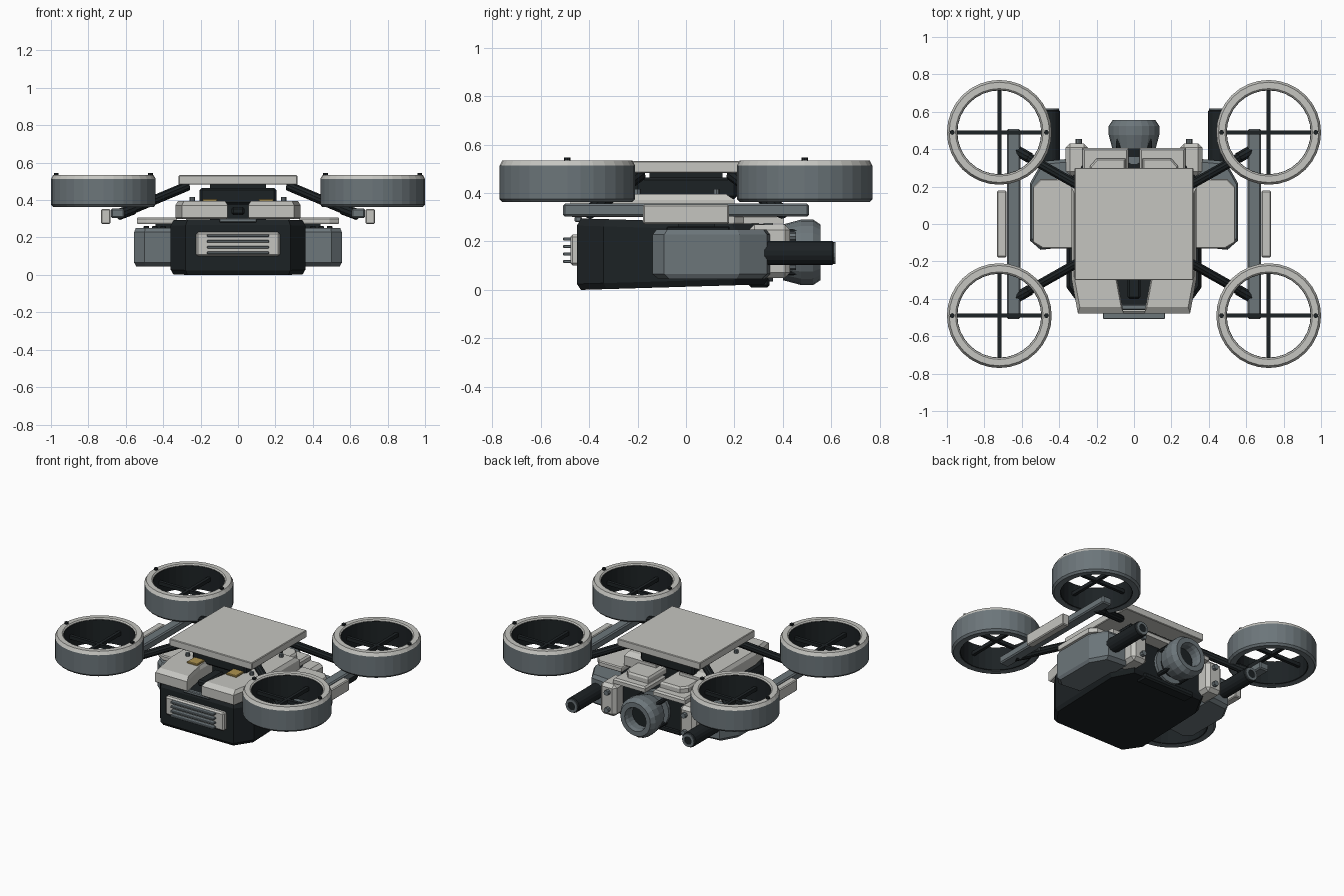
import bpy, bmesh, math
from mathutils import Vector, Matrix

if "Cube" in bpy.data.objects:
    bpy.data.objects.remove(bpy.data.objects["Cube"])


def material(name, rgb):
    m = bpy.data.materials.new(name)
    m.diffuse_color = (*rgb, 1)
    m.use_nodes = True
    m.node_tree.nodes["Principled BSDF"].inputs["Base Color"].default_value = m.diffuse_color
    return m


LIGHT = material("light_panel", (0.56, 0.56, 0.53))
MID = material("slate_metal", (0.15, 0.18, 0.195))
DARK = material("dark_metal", (0.012, 0.016, 0.018))
GOLD = material("brass", (0.42, 0.29, 0.08))


def finish(bm, name, mat, bevel=0):
    bmesh.ops.recalc_face_normals(bm, faces=bm.faces)
    if bevel:
        bmesh.ops.bevel(bm, geom=bm.edges[:], offset=bevel, segments=1, affect='EDGES')
    me = bpy.data.meshes.new(name)
    bm.to_mesh(me)
    bm.free()
    ob = bpy.data.objects.new(name, me)
    me.materials.append(mat)
    bpy.context.collection.objects.link(ob)
    return ob


def box(name, x, y, z, mat, bevel=0):
    """Box from (min, max) ranges."""
    bm = bmesh.new()
    bmesh.ops.create_cube(bm, size=1)
    for v in bm.verts:
        v.co = [(r[0] + r[1]) / 2 + c * abs(r[1] - r[0]) for r, c in zip((x, y, z), v.co)]
    return finish(bm, name, mat, bevel)


def rod(name, a, b, r, mat, sides=12, bevel=0):
    """Cylinder between two points."""
    a, b = Vector(a), Vector(b)
    bm = bmesh.new()
    rot = (b - a).to_track_quat('Z', 'Y').to_matrix().to_4x4()
    bmesh.ops.create_cone(bm, cap_ends=True, segments=sides, radius1=r, radius2=r,
                          depth=(b - a).length, matrix=Matrix.Translation((a + b) / 2) @ rot)
    return finish(bm, name, mat, bevel)


def slab(name, pts, levels, mat, bevel=0, side=1):
    """Outline lofted through (z, scale) levels."""
    bm = bmesh.new()
    cx = (min(p[0] for p in pts) + max(p[0] for p in pts)) / 2
    cy = (min(p[1] for p in pts) + max(p[1] for p in pts)) / 2
    rows = [[bm.verts.new((side * (cx + (x - cx) * s), cy + (y - cy) * s, z)) for x, y in pts]
            for z, s in levels]
    n = len(pts)
    for r0, r1 in zip(rows, rows[1:]):
        for i in range(n):
            bm.faces.new((r0[i], r0[(i + 1) % n], r1[(i + 1) % n], r1[i]))
    bm.faces.new(rows[0])
    bm.faces.new(rows[-1])
    return finish(bm, name, mat, bevel)


def lathe(name, profile, loc, mat, sides=32, axis='Z'):
    """Closed (radius, height) profile spun round an axis."""
    bm = bmesh.new()
    rows = []
    for k in range(sides):
        t = 2 * math.pi * k / sides
        c, s = math.cos(t), math.sin(t)
        rows.append([bm.verts.new(Vector(loc) + Vector((r * c, r * s, h) if axis == 'Z' else (r * c, h, r * s)))
                     for r, h in profile])
    n = len(profile)
    for k in range(sides):
        a, b = rows[k], rows[(k + 1) % sides]
        for i in range(n):
            bm.faces.new((a[i], b[i], b[(i + 1) % n], a[(i + 1) % n]))
    return finish(bm, name, mat)


# Main hull: chamfered footprint, belly rising toward the back
half = [(0.28, -0.45), (0.36, -0.34), (0.36, 0.2), (0.28, 0.34)]
hull = slab("hull", half + [(-x, y) for x, y in reversed(half)],
            [(0, 0.96), (0.025, 1), (0.265, 1), (0.295, 0.96)], DARK)
for v in hull.data.vertices:
    v.co.z += 0.03 * (v.co.y + 0.43) * (1 if v.co.z < 0.1 else -1)

# Front grille
box("grille_panel", (-0.225, 0.225), (-0.478, -0.43), (0.1, 0.228), LIGHT, 0.01)
for i in range(4):
    z = 0.117 + 0.031 * i
    box("grille_slat", (-0.165, 0.165), (-0.507, -0.47), (z - 0.007, z + 0.007), MID, 0.003)

# Top deck, equipment box and sensor
box("top_plate", (-0.317, 0.317), (-0.3, 0.3), (0.483, 0.533), LIGHT, 0.004)
box("equipment_box", (-0.205, 0.205), (-0.21, 0.21), (0.375, 0.465), DARK, 0.012)
box("deck_pillar", (-0.15, 0.15), (-0.15, 0.15), (0.28, 0.49), DARK)
box("front_sensor", (-0.035, 0.035), (-0.4, -0.2), (0.32, 0.362), DARK, 0.01)
box("front_sill", (-0.1, 0.1), (-0.46, -0.43), (0.28, 0.303), MID, 0.005)

# Rear thruster with open nozzle
lathe("thruster_nozzle", [(0.075, 0.40), (0.115, 0.40), (0.135, 0.475), (0.135, 0.525), (0.115, 0.555),
                          (0.082, 0.555), (0.075, 0.53)], (0, 0, 0.155), MID, 20, 'Y')
rod("thruster_core", (0, 0.3, 0.155), (0, 0.48, 0.155), 0.08, DARK, 20)
lathe("thruster_collar", [(0.07, 0.32), (0.12, 0.32), (0.12, 0.36), (0.07, 0.36)], (0, 0, 0.155), MID, 20, 'Y')
for k in range(4):
    t = math.pi / 4 + k * math.pi / 2
    dx, dz = 0.115 * math.cos(t), 0.115 * math.sin(t)
    rod("thruster_strut", (dx, 0.31, 0.155 + dz), (dx, 0.49, 0.155 + dz), 0.014, DARK, 8)
box("rear_skid", (-0.2, 0.2), (0.26, 0.345), (0.01, 0.05), DARK, 0.01)

for s in (-1, 1):
    # Armour covers, front and rear
    slab("front_cover", [(0.055, -0.478), (0.3, -0.478), (0.335, -0.29), (0.335, 0.2), (0.09, 0.2), (0.09, -0.29)],
         [(0.3, 0.97), (0.308, 1), (0.372, 1), (0.395, 0.9)], LIGHT, 0, s)
    slab("rear_cover", [(0.03, 0.18), (0.275, 0.18), (0.275, 0.405), (0.03, 0.405)],
         [(0.275, 1), (0.3, 1), (0.312, 0.92)], LIGHT, 0, s)
    slab("rear_cover_step", [(0.045, 0.15), (0.235, 0.15), (0.235, 0.31), (0.2, 0.35), (0.045, 0.35)],
         [(0.31, 1), (0.34, 1), (0.352, 0.92)], LIGHT, 0, s)
    box("brass_latch", (s * 0.11, s * 0.19), (-0.29, -0.2), (0.385, 0.406), GOLD, 0.004)
    for y in (-0.2, 0.125):
        rod("cover_bolt", (s * 0.245, y, 0.38), (s * 0.245, y, 0.416), 0.014, MID, 8)

    # Side pods with cover plates, vents and barrels
    slab("side_pod", [(0.33, -0.12), (0.5, -0.138), (0.555, -0.09), (0.555, 0.22), (0.49, 0.335), (0.33, 0.35)],
         [(0.045, 0.9), (0.065, 1), (0.228, 1), (0.25, 0.93)], MID, 0, s)
    slab("pod_cover", [(0.325, -0.13), (0.49, -0.13), (0.54, -0.1), (0.54, 0.2), (0.5, 0.24), (0.325, 0.24)],
         [(0.272, 0.98), (0.279, 1), (0.3, 1), (0.307, 0.97)], LIGHT, 0, s)
    for i in range(3):
        x = 0.4 + 0.045 * i
        box("pod_vent", (s * x - 0.015, s * x + 0.015), (-0.08, 0.18), (0.24, 0.262), DARK, 0.004)
    box("pod_bracket", (s * 0.33, s * 0.44), (-0.03, 0.12), (0.24, 0.28), DARK)
    rod("barrel", (s * 0.447, 0.28, 0.152), (s * 0.447, 0.613, 0.152), 0.052, DARK, 16, 0.01)
    lathe("barrel_muzzle", [(0.028, 0.58), (0.045, 0.58), (0.045, 0.617), (0.028, 0.617)],
          (s * 0.447, 0, 0.152), MID, 16, 'Y')

    # Rear blocks with bolts
    box("rear_block", (s * 0.245, s * 0.365), (0.26, 0.43), (0.05, 0.27), LIGHT, 0.022)
    for z in (0.1, 0.22):
        rod("rear_bolt", (s * 0.295, 0.42, z), (s * 0.295, 0.455, z), 0.018, MID, 8)

    # Outrigger rails and outer panels
    box("side_rail", (s * 0.608, s * 0.68), (-0.508, 0.508), (0.303, 0.356), MID, 0.008)
    box("rail_panel", (s * 0.682, s * 0.732), (-0.178, 0.178), (0.272, 0.352), LIGHT, 0.006)

    for e in (-1, 1):
        # Arm and its rail joint
        rod("arm", (s * 0.27, e * 0.19, 0.475), (s * 0.615, e * 0.385, 0.33), 0.026, DARK, 10)
        rod("arm_joint", (s * 0.56, e * 0.355, 0.352), (s * 0.64, e * 0.4, 0.322), 0.03, DARK, 10)

        # Ducted ring with liner, cap, cross bars and bolts
        c = (s * 0.72, e * 0.49, 0)
        lathe("duct_shell", [(0.23, 0.362), (0.268, 0.362), (0.28, 0.375), (0.28, 0.513), (0.23, 0.513)], c, MID)
        lathe("duct_liner", [(0.224, 0.366), (0.232, 0.362), (0.232, 0.525), (0.224, 0.525)], c, DARK)
        lathe("duct_cap", [(0.226, 0.513), (0.28, 0.513), (0.268, 0.535), (0.234, 0.535), (0.226, 0.528)], c, LIGHT)
        box("duct_bar_x", (c[0] - 0.228, c[0] + 0.228), (c[1] - 0.011, c[1] + 0.011), (0.44, 0.465), DARK)
        box("duct_bar_y", (c[0] - 0.011, c[0] + 0.011), (c[1] - 0.228, c[1] + 0.228), (0.44, 0.465), DARK)
        for d in (-1, 1):
            rod("duct_bolt", (c[0] + d * 0.252, c[1], 0.52), (c[0] + d * 0.252, c[1], 0.546), 0.013, DARK, 8)
